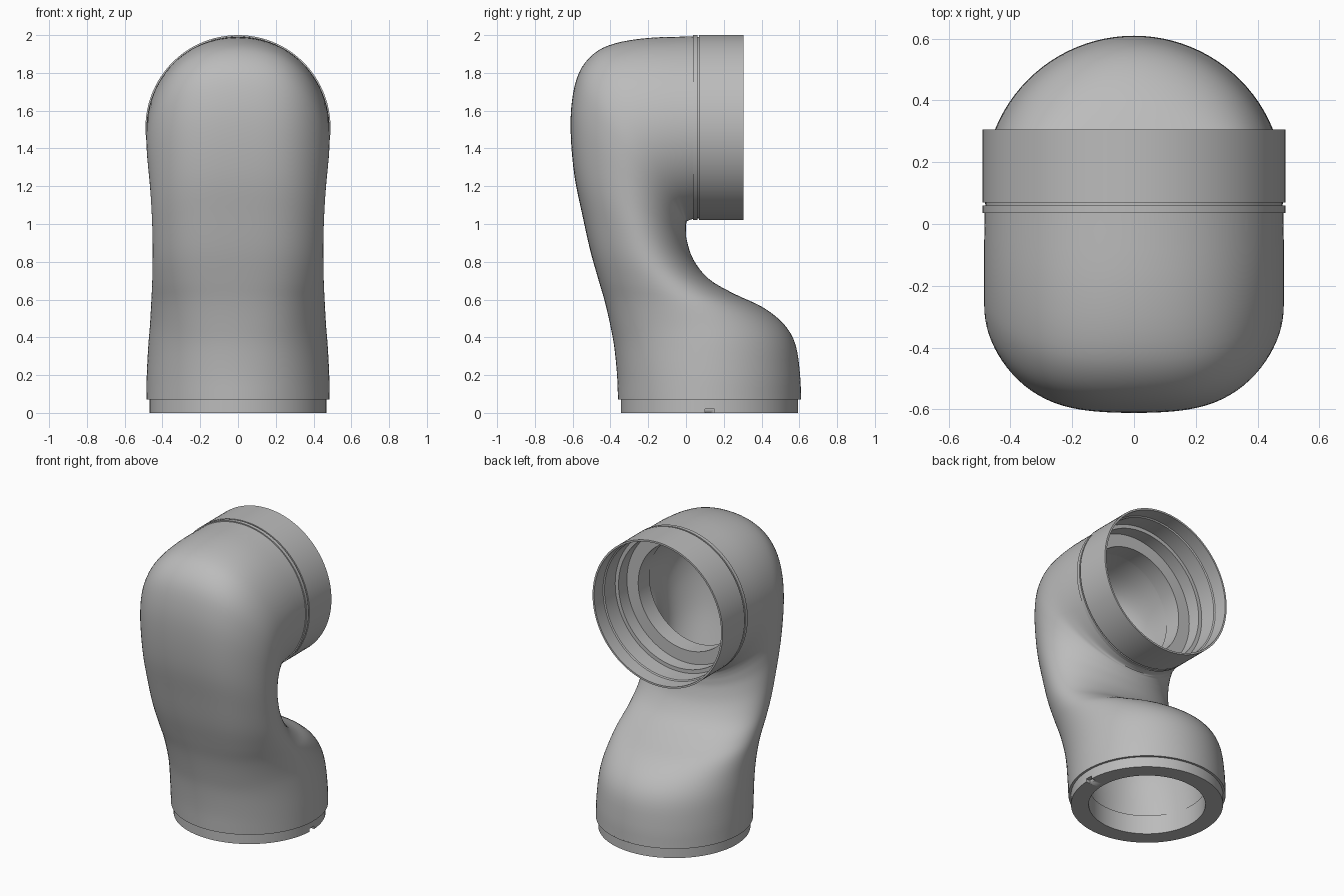
import bpy
import bmesh
from math import cos, sin, pi, radians
from mathutils import Vector, Matrix

cube = bpy.data.objects.get("Cube")
if cube:
    bpy.data.objects.remove(cube, do_unlink=True)

SIDES = 96
grey = bpy.data.materials.new("matte grey")
grey.use_nodes = True
grey.diffuse_color = (0.5, 0.5, 0.5, 1)
grey.node_tree.nodes["Principled BSDF"].inputs["Base Color"].default_value = (0.5, 0.5, 0.5, 1)

# Duct stations: front y, front z, back y, back z, half width
STATIONS = [
    (-.36, .07, .609, .07, .485),
    (-.365, .2, .604, .2, .483),
    (-.38, .35, .58, .36, .475),
    (-.4, .46, .518, .47, .466),
    (-.43, .59, .405, .56, .46),
    (-.465, .71, .25, .633, .455),
    (-.507, .86, .12, .71, .452),
    (-.547, 1.04, .04, .81, .452),
    (-.59, 1.25, .005, .91, .458),
    (-.61, 1.47, 0, .96, .467),
    (-.604, 1.65, 0, .98, .476),
    (-.567, 1.8, 0, .99, .483),
    (-.49, 1.9, 0, 1, .485),
    (-.38, 1.955, .002, 1.005, .485),
    (-.2, 1.985, .005, 1.015, .485),
    (.038, 1.993, .038, 1.027, .483),
]


def finish(bm, name):
    bmesh.ops.recalc_face_normals(bm, faces=bm.faces)
    mesh = bpy.data.meshes.new(name)
    bm.to_mesh(mesh)
    bm.free()
    mesh.materials.append(grey)
    obj = bpy.data.objects.new(name, mesh)
    bpy.context.collection.objects.link(obj)
    bpy.ops.object.select_all(action="DESELECT")
    obj.select_set(True)
    bpy.context.view_layer.objects.active = obj
    bpy.ops.object.shade_smooth_by_angle(angle=radians(30))
    return obj


def bridge(bm, rings, closed=False):
    pairs = list(zip(rings, rings[1:]))
    if closed:
        pairs.append((rings[-1], rings[0]))
    for a, b in pairs:
        for i in range(SIDES):
            j = (i + 1) % SIDES
            bm.faces.new((a[i], a[j], b[j], b[i]))


def smooth_stations(stations, steps=4):
    """Pass a smooth spline through the stations."""
    pts = [Vector(s) for s in stations]
    pts = [2 * pts[0] - pts[1]] + pts + [2 * pts[-1] - pts[-2]]
    out = []
    for a, b, c, d in zip(pts, pts[1:], pts[2:], pts[3:]):
        for k in range(steps):
            t = k / steps
            out.append(b + (c - a) * (t / 2) + (2 * a - 5 * b + 4 * c - d) * (t * t / 2)
                       + (3 * b - a - 3 * c + d) * (t ** 3 / 2))
    return out + [pts[-2]]


def add_duct(bm, stations, scale=1):
    """Loft rings through the stations, a little flattened in front mid-way."""
    rings = []
    path = smooth_stations(stations)
    for n, (fy, fz, by, bz, width) in enumerate(path):
        centre = Vector((0, (fy + by) / 2, (fz + bz) / 2))
        depth = Vector((0, (fy - by) / 2, (fz - bz) / 2))
        flat = .35 * sin(pi * n / (len(path) - 1))
        ring = []
        for i in range(SIDES):
            c, s = cos(2 * pi * i / SIDES), sin(2 * pi * i / SIDES)
            reach = c * (1 + flat * s * s * c * c) if c > 0 else c
            ring.append(bm.verts.new(centre + (depth * reach + Vector((width * s, 0, 0))) * scale))
        rings.append(ring)
    bridge(bm, rings)


def turned(name, profile, matrix):
    """Turn a closed (radius, height) profile about an axis."""
    bm = bmesh.new()
    rings = [[bm.verts.new((r * cos(2 * pi * i / SIDES), r * sin(2 * pi * i / SIDES), h))
              for i in range(SIDES)] for r, h in profile]
    bridge(bm, rings, closed=True)
    bm.transform(matrix)
    return finish(bm, name)


# Outer skin of the bent duct
bm = bmesh.new()
add_duct(bm, STATIONS)
finish(bm, "duct_body")

# Inner passage, narrower than the skin
bm = bmesh.new()
add_duct(bm, STATIONS[:-1] + [(0, 2, 0, 1.02, .487)], .755)
passage = finish(bm, "duct_passage")
passage.data.flip_normals()

# Stepped socket collar around the upper opening, facing back
collar_profile = [
    (.465, .036), (.49, .036), (.49, .06), (.48, .06), (.48, .069), (.49, .069),
    (.49, .305), (.478, .305), (.478, .21), (.47, .205), (.47, .09), (.445, .09),
    (.445, 0), (.36, 0), (.36, -.12), (.375, -.12), (.375, -.015), (.465, -.015),
]
turned("socket_collar", collar_profile,
       Matrix.Translation((0, 0, 1.51)) @ Matrix.Rotation(-pi / 2, 4, "X"))

# Recessed ring at the foot, with a short straight bore
foot_profile = [(.484, .07), (.469, .07), (.469, 0), (.36, 0), (.36, .13), (.375, .13),
                (.375, .075), (.484, .075)]
foot = turned("foot_ring", foot_profile, Matrix.Translation((0, .125, 0)))

# Small locating notch on the left of the foot ring
bm = bmesh.new()
bmesh.ops.create_cube(bm, size=1, matrix=Matrix.Translation((.47, .125, 0))
                      @ Matrix.Diagonal((.06, .05, .04, 1)))
cutter = finish(bm, "notch_cutter")
cutter.hide_render = True
cutter.hide_set(True)
cut = foot.modifiers.new("notch", "BOOLEAN")
cut.operation = "DIFFERENCE"
cut.object = cutter
